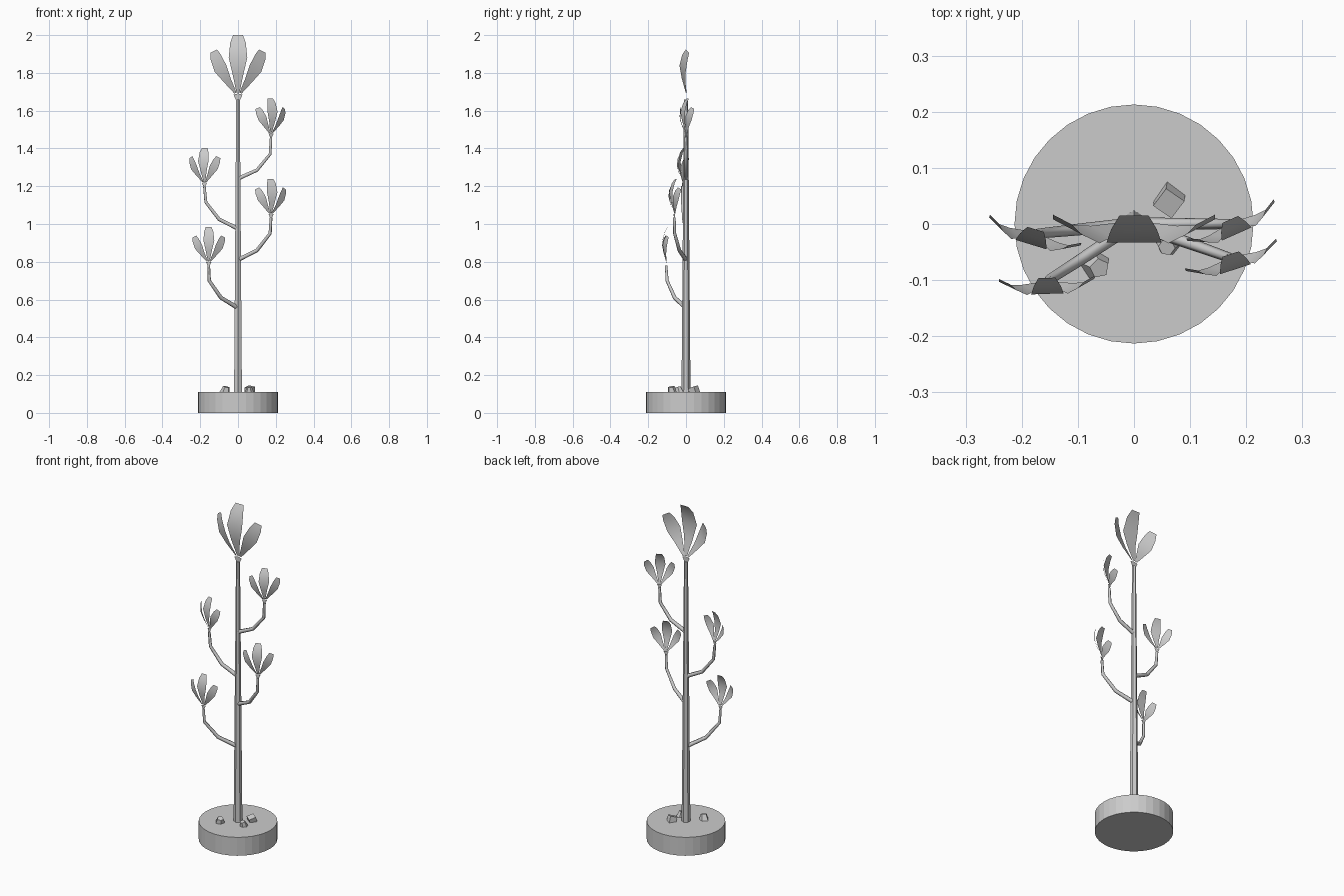
import bpy, math
from mathutils import Matrix, Vector

if "Cube" in bpy.data.objects:
    bpy.data.objects.remove(bpy.data.objects["Cube"])


def mesh_object(name, verts, faces, smooth=False):
    me = bpy.data.meshes.new(name)
    me.from_pydata([tuple(v) for v in verts], [], faces)
    if smooth:
        me.polygons.foreach_set("use_smooth", [True] * len(me.polygons))
    ob = bpy.data.objects.new(name, me)
    bpy.context.collection.objects.link(ob)
    return ob


def frustum(name, sides, r1, r2, depth, loc, rot=(0, 0, 0)):
    bpy.ops.mesh.primitive_cone_add(vertices=sides, radius1=r1, radius2=r2, depth=depth,
                                    location=loc, rotation=rot)
    bpy.context.object.name = name


def branch(name, points):
    cu = bpy.data.curves.new(name, 'CURVE')
    cu.dimensions = '3D'
    cu.bevel_depth = 0.012
    cu.bevel_resolution = 1
    cu.use_fill_caps = True
    sp = cu.splines.new('POLY')
    sp.points.add(len(points) - 1)
    for i, (p, co) in enumerate(zip(sp.points, points)):
        p.co = (*co, 1)
        p.radius = 1 - 0.13 * i
    ob = bpy.data.objects.new(name, cu)
    bpy.context.collection.objects.link(ob)
    bpy.ops.object.select_all(action='DESELECT')
    bpy.context.view_layer.objects.active = ob
    ob.select_set(True)
    bpy.ops.object.convert(target='MESH')


# Petal stations: height, half width, forward curl
PETAL = [(0, .008, .002), (.1, .029, -.024), (.185, .049, -.033),
         (.265, .041, -.010), (.305, .026, .015)]


def petal(name, matrix, length, width, curl):
    verts = []
    for z, w, y in PETAL:
        verts += [matrix @ Vector((k * w * width, y * curl, z * length)) for k in (-1, 0, 1)]
    faces = [(3 * i + j, 3 * i + j + 1, 3 * i + j + 4, 3 * i + j + 3)
             for i in range(len(PETAL) - 1) for j in range(2)]
    mesh_object(name, verts, faces, smooth=True)


def flower(name, loc, scale, yaw):
    m = Matrix.Translation(loc) @ Matrix.Rotation(math.radians(yaw), 4, 'Z') @ Matrix.Scale(scale, 4)
    # flat calyx
    pts = [(-.01, 0), (.01, 0), (.024, .03), (0, .036), (-.024, .03)]
    mesh_object(name + "_calyx", [m @ Vector((x, 0, z)) for x, z in pts], [(0, 1, 2, 3, 4)])
    # centre petal and two splayed side petals
    petal(name + "_petal_centre", m @ Matrix.Translation((0, 0, .04)), 1, 1, 1)
    for s, side in ((-1, "left"), (1, "right")):
        t = (m @ Matrix.Translation((s * .014, 0, .038))
             @ Matrix.Rotation(math.radians(28 * s), 4, 'Y')
             @ Matrix.Rotation(math.radians(25 * s), 4, 'Z'))
        petal(name + "_petal_" + side, t, .82, .8, .6)


# Round base and hexagonal tapered stem
frustum("base", 32, .213, .213, .11, (0, 0, .055))
frustum("stem", 6, .024, .011, 1.56, (0, 0, .88))
flower("top_flower", (0, 0, 1.655), 1, 0)

# Side branches, each ending in a small flower
BRANCHES = [
    ([(0, 0, .555), (-.09, -.06, .61), (-.152, -.1, .70), (-.155, -.105, .78)], 2),
    ([(0, 0, .81), (.1, -.035, .86), (.17, -.06, .95), (.175, -.062, 1.035)], 18),
    ([(0, 0, .975), (-.1, -.01, 1.025), (-.17, -.017, 1.115), (-.178, -.018, 1.2)], -17),
    ([(0, 0, 1.24), (.1, 0, 1.285), (.17, 0, 1.37), (.175, 0, 1.46)], 24),
]
for n, (pts, yaw) in enumerate(BRANCHES, 1):
    branch(f"branch_{n}", pts)
    flower(f"flower_{n}", pts[-1], .59, yaw)

# Pebbles on the base
bpy.ops.mesh.primitive_cube_add(size=.04, location=(.063, .043, .118), rotation=(.3, .15, -.6))
bpy.context.object.name = "pebble_1"
frustum("pebble_2", 6, .024, .015, .035, (.06, -.037, .12), (.2, -.2, .4))
frustum("pebble_3", 5, .029, .018, .038, (-.066, -.075, .12), (.25, .2, .2))
